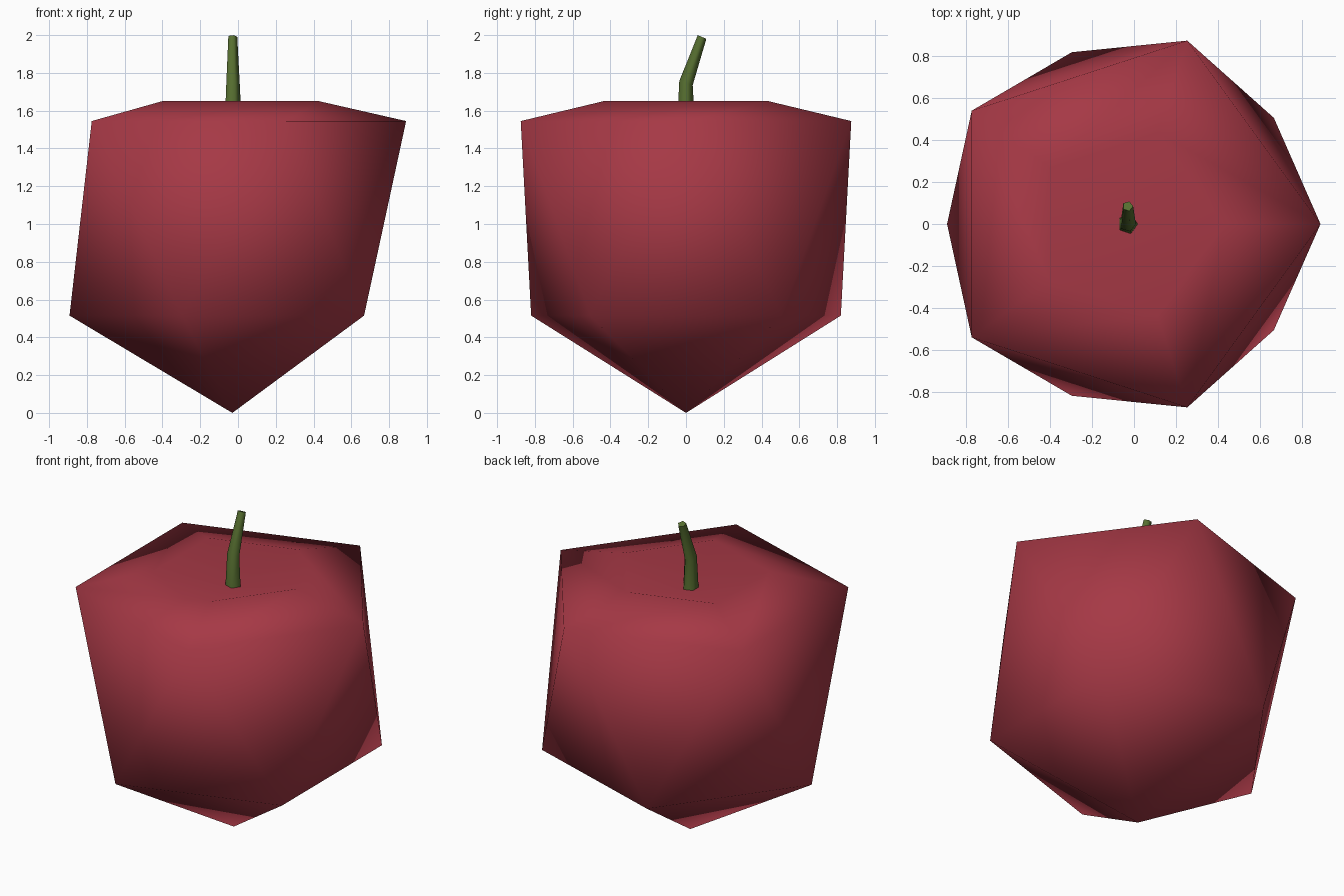
import bpy, bmesh, math
from mathutils import Matrix, Vector

if "Cube" in bpy.data.objects:
    bpy.data.objects.remove(bpy.data.objects["Cube"])

CX = -0.03   # the five-sided body is slightly off x = 0


def material(name, color):
    m = bpy.data.materials.new(name)
    m.diffuse_color = (*color, 1)
    m.use_nodes = True
    m.node_tree.nodes["Principled BSDF"].inputs["Base Color"].default_value = m.diffuse_color
    return m


def ring(bm, radius, center, turn=0.0, tilt=0.0):
    """Pentagon of vertices, optionally turned about z and tilted about x."""
    rot = Matrix.Rotation(tilt, 3, 'X')
    pts = [Vector((radius * math.cos(turn + math.tau * i / 5),
                   radius * math.sin(turn + math.tau * i / 5), 0)) for i in range(5)]
    return [bm.verts.new(Vector(center) + rot @ p) for p in pts]


def bridge(bm, a, b):
    for i in range(5):
        j = (i + 1) % 5
        bm.faces.new((a[i], a[j], b[j], b[i]))


def fan(bm, a, tip):
    v = bm.verts.new(tip)
    for i in range(5):
        bm.faces.new((a[i], a[(i + 1) % 5], v))


def finish(bm, name, mat):
    bmesh.ops.recalc_face_normals(bm, faces=bm.faces)
    for f in bm.faces:
        f.smooth = True
    me = bpy.data.meshes.new(name)
    bm.to_mesh(me)
    bm.free()
    me.materials.append(mat)
    ob = bpy.data.objects.new(name, me)
    bpy.context.collection.objects.link(ob)
    return ob


# Fruit body: icosahedron-like, with a pushed-in top
bm = bmesh.new()
low = ring(bm, 0.862, (CX, 0, 0.515), math.pi / 5)
high = ring(bm, 0.92, (CX, 0, 1.545))
rim = ring(bm, 0.46, (CX, 0, 1.65))
for i in range(5):
    j = (i + 1) % 5
    bm.faces.new((low[i], high[j], high[i]))
    bm.faces.new((low[i], low[j], high[j]))
fan(bm, low, (CX, 0, 0))
bridge(bm, high, rim)
fan(bm, rim, (CX, 0, 1.54))
finish(bm, "fruit_body", material("apple red", (0.38, 0.04, 0.06)))

# Stem: tapered five-sided tube that bends backwards
bm = bmesh.new()
base = ring(bm, 0.05, (CX, 0, 1.52))
bend = ring(bm, 0.039, (CX, 0, 1.746), tilt=-0.3)
tip = ring(bm, 0.026, (CX, 0.085, 1.99), tilt=-0.4)
bridge(bm, base, bend)
bridge(bm, bend, tip)
bm.faces.new(base)
bm.faces.new(tip)
stem = finish(bm, "stem", material("stem green", (0.095, 0.16, 0.03)))
bpy.context.view_layer.objects.active = stem
stem.select_set(True)
bpy.ops.object.shade_smooth_by_angle(angle=math.radians(75))
